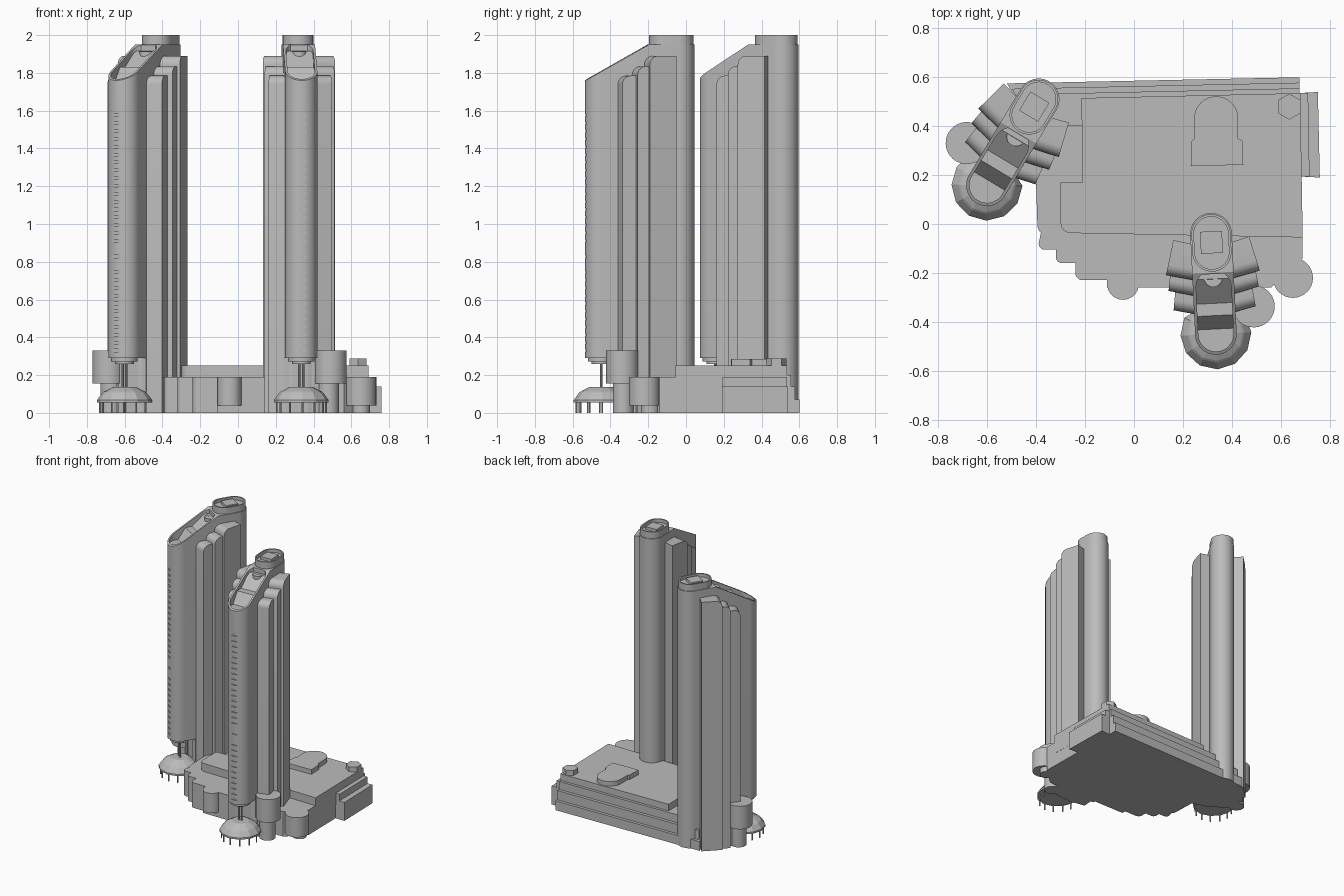
import bpy, bmesh, math
from mathutils import Matrix, Vector

cube = bpy.data.objects.get("Cube")
if cube:
    bpy.data.objects.remove(cube, do_unlink=True)

grey = bpy.data.materials.new("plain_grey")
grey.use_nodes = True
COLOUR = (0.5, 0.5, 0.5, 1)
grey.diffuse_color = COLOUR
grey.node_tree.nodes["Principled BSDF"].inputs["Base Color"].default_value = COLOUR
smooth = []


def finish(name, bm, place=None, soft=True):
    """Turn a bmesh into a named, coloured object."""
    bmesh.ops.recalc_face_normals(bm, faces=bm.faces)
    mesh = bpy.data.meshes.new(name)
    bm.to_mesh(mesh)
    bm.free()
    mesh.materials.append(grey)
    ob = bpy.data.objects.new(name, mesh)
    bpy.context.collection.objects.link(ob)
    if place:
        ob.matrix_world = place
    if soft:
        smooth.append(ob)
    return ob


def add_prism(bm, outline, z0, z1):
    low = [bm.verts.new((x, y, z0)) for x, y in outline]
    high = [bm.verts.new((x, y, z1)) for x, y in outline]
    bm.faces.new(low[::-1])
    bm.faces.new(high)
    n = len(outline)
    for i in range(n):
        j = (i + 1) % n
        bm.faces.new((low[i], low[j], high[j], high[i]))
    return low, high


def prism(name, outline, z0, z1, place=None, soft=True):
    bm = bmesh.new()
    add_prism(bm, outline, z0, z1)
    return finish(name, bm, place, soft)


def rect(x0, y0, x1, y1):
    return [(x0, y0), (x1, y0), (x1, y1), (x0, y1)]


def arc(cx, cy, r, a0, a1, n):
    return [(cx + r * math.cos(math.radians(a0 + (a1 - a0) * i / n)),
             cy + r * math.sin(math.radians(a0 + (a1 - a0) * i / n))) for i in range(n + 1)]


def circle(cx, cy, r, n=32):
    return arc(cx, cy, r, 0, 360, n)[:-1]


def stadium(r, front, back):
    return arc(0, back, r, 0, 180, 20) + arc(0, front, r, 180, 360, 20)


def boolean(ob, cutter, operation):
    """Apply a boolean and throw the cutter away."""
    cutter.hide_render = True
    mod = ob.modifiers.new("cut", "BOOLEAN")
    mod.operation, mod.object, mod.solver = operation, cutter, "EXACT"
    graph = bpy.context.evaluated_depsgraph_get()
    mesh = bpy.data.meshes.new_from_object(ob.evaluated_get(graph))
    ob.modifiers.clear()
    ob.data = mesh
    bpy.data.objects.remove(cutter, do_unlink=True)


def side_profile(name, points, half_width):
    """Profile in y and z, extruded along x."""
    bm = bmesh.new()
    add_prism(bm, points, -half_width, half_width)
    turn = Matrix(((0, 0, 1, 0), (1, 0, 0, 0), (0, 1, 0, 0), (0, 0, 0, 1)))
    bm.transform(turn)
    return finish(name, bm, soft=False)


FRONT = -0.41
# fins: outline on the +x side, front edge last, then height
FINS = [([(0.04, -0.05), (0.155, -0.018), (0.192, -0.16), (0.04, -0.195)], 1.89),
        ([(0.04, -0.13), (0.172, -0.14), (0.185, -0.225), (0.04, -0.26)], 1.835),
        ([(0.04, -0.20), (0.155, -0.21), (0.168, -0.305), (0.04, -0.335)], 1.785)]


def tower(name, x, y, angle, side):
    place = Matrix.Translation((x, y, 0)) @ Matrix.Rotation(math.radians(angle), 4, "Z")

    # main shaft with sloped crown, raised front and window slots
    body = prism(name + "_shaft", stadium(0.085, FRONT, 0), 0, 1.95)
    boolean(body, side_profile("slope", [(-0.16, 1.95), (-0.16, 2.2), (-0.7, 2.2), (-0.7, 1.644)], 0.3),
            "DIFFERENCE")
    recess = prism("recess", stadium(0.072, FRONT, -0.22), 1.6, 2.1, soft=False)
    steps = [(-0.165, 2.2), (-0.165, 1.915), (-0.185, 1.915), (-0.285, 1.83), (-0.335, 1.83),
             (-0.39, 1.75), (-0.6, 1.75), (-0.6, 2.2)]
    boolean(recess, side_profile("steps", steps, 0.3), "INTERSECT")
    boolean(body, recess, "DIFFERENCE")
    boolean(body, side_profile("undercut", [(-0.33, -0.1), (-0.33, 0.29), (-0.7, 0.29), (-0.7, -0.1)], 0.3),
            "DIFFERENCE")
    slots = bmesh.new()
    for i in range(31):
        z = 0.33 + i * 0.0415
        if i not in (11, 13):
            add_prism(slots, rect(-0.023, -0.6, 0.023, -0.487), z - 0.007, z + 0.007)
    boolean(body, finish("slots", slots, soft=False), "DIFFERENCE")
    body.matrix_world = place
    prism(name + "_crown_step", arc(0, -0.18, 0.038, 180, 360, 12), 1.8, 1.914, place)

    # crown ring with a small plant box inside
    cap = prism(name + "_cap", stadium(0.08, -0.075, 0), 1.94, 2.0)
    boolean(cap, prism("hollow", stadium(0.07, -0.075, 0), 1.975, 2.1, soft=False), "DIFFERENCE")
    cap.matrix_world = place
    prism(name + "_plant_box", rect(-0.045, -0.08, 0.045, 0.01), 1.97, 1.997, place)

    # stepped side fins with rounded front shoulders
    for sign, label in ((1, "left"), (-1, "right")):
        for i, (outline, height) in enumerate(FINS):
            bm = bmesh.new()
            low, high = add_prism(bm, [(sign * px, py) for px, py in outline], 0, height)
            edge = bm.edges.get((high[2], high[3]))
            bmesh.ops.bevel(bm, geom=[edge], offset=0.045, segments=6, profile=0.5, affect="EDGES")
            finish(f"{name}_{label}_fin_{i + 1}", bm, place)

    # stepped underside and poles
    prism(name + "_underside", circle(0, FRONT, 0.07), 0.272, 0.295, place)
    prism(name + "_underside_step", circle(0, FRONT, 0.05), 0.26, 0.28, place)
    for sign in (-1, 1):
        prism(name + "_pole", circle(sign * 0.011, FRONT, 0.006, 8), 0.1, 0.27, place)

    # faceted entrance canopy on thin legs
    bm = bmesh.new()
    rings = [(0.145, 0.055), (0.145, 0.068), (0.118, 0.105), (0.11, 0.112), (0.06, 0.138)]
    loops = [[bm.verts.new((px, py, z)) for px, py in circle(0, FRONT, r, 12)] for r, z in rings]
    for a, b in zip(loops, loops[1:]):
        for i in range(12):
            j = (i + 1) % 12
            bm.faces.new((a[i], a[j], b[j], b[i]))
    bm.faces.new(loops[0][::-1])
    bm.faces.new(loops[-1])
    back = [v for v in bm.verts if v.co.y > FRONT + 0.1]
    for v in back:
        v.co.y = FRONT + 0.1
    finish(name + "_canopy", bm, place, soft=False)
    for px, py in arc(0, FRONT, 0.13, 180, 360, 6):
        prism(name + "_canopy_leg", circle(px, py, 0.005, 6), 0, 0.06, place)

    # round side pod on a narrower stem
    prism(name + "_pod", circle(side * 0.16, -0.305, 0.086), 0.155, 0.33, place)
    prism(name + "_pod_stem", circle(side * 0.15, -0.3, 0.055), 0, 0.16, place)


tower("left_tower", 0.315, -0.04, 2.8, 1)
tower("right_tower", -0.39, 0.51, -31, -1)

# podium lower storey with notched front corner
lower = ([(-0.42, 0.53), (-0.4, 0.15)] + arc(-0.355, -0.005, 0.04, 180, 230, 4)
         + [(-0.39, -0.08)] + arc(-0.365, -0.08, 0.025, 180, 270, 5)
         + [(-0.32, -0.105)] + arc(-0.295, -0.135, 0.025, 180, 270, 5)
         + [(-0.24, -0.16)] + arc(-0.21, -0.2, 0.03, 180, 270, 5)
         + [(-0.11, -0.23), (-0.11, -0.26), (0.56, -0.26), (0.69, -0.14), (0.68, 0.53)])
prism("podium_lower", lower, 0, 0.19)

# rounded bays along the front
for cx, cy, r in ((-0.045, -0.245, 0.065), (0.65, -0.22, 0.082)):
    prism("front_bay", circle(cx, cy, r), 0.04, 0.19)
    prism("front_bay_stem", circle(cx, cy + 0.03, r * 0.6), 0, 0.05)

# podium upper storey
upper = ([(-0.215, 0.515), (-0.21, 0.17), (-0.3, 0.17)] + arc(-0.26, 0.003, 0.04, 180, 270, 6)
         + [(0.69, -0.055), (0.68, 0.535)])
prism("podium_upper", upper, 0.1, 0.25)

# terraces stepping down at the rear
for depth, top in ((0.0, 0.07), (0.022, 0.14), (0.045, 0.2)):
    prism("rear_terrace", [(-0.52 + depth, 0.575 - depth), (-0.42, 0.4), (0.677, 0.4),
                           (0.677, 0.6 - depth)], 0, top)

# side annex in two steps
prism("annex_low", [(0.67, 0.195), (0.76, 0.19), (0.752, 0.54), (0.67, 0.535)], 0, 0.14)
prism("annex_high", [(0.67, 0.195), (0.718, 0.193), (0.712, 0.535), (0.67, 0.535)], 0, 0.19)

# roof pavilion and hexagonal kiosk
pavilion = [(0.232, 0.237), (0.447, 0.242), (0.443, 0.34), (0.426, 0.35)] \
    + arc(0.336, 0.432, 0.09, 0, 180, 16) + [(0.246, 0.35), (0.236, 0.34)]
prism("roof_pavilion", pavilion, 0.24, 0.285)
prism("roof_kiosk", arc(0.635, 0.48, 0.053, 30, 330, 5), 0.24, 0.287)

# smooth the round parts, keep edges sharp
bpy.ops.object.select_all(action="DESELECT")
for ob in smooth:
    ob.select_set(True)
bpy.context.view_layer.objects.active = smooth[0]
bpy.ops.object.shade_smooth_by_angle(angle=math.radians(25))
